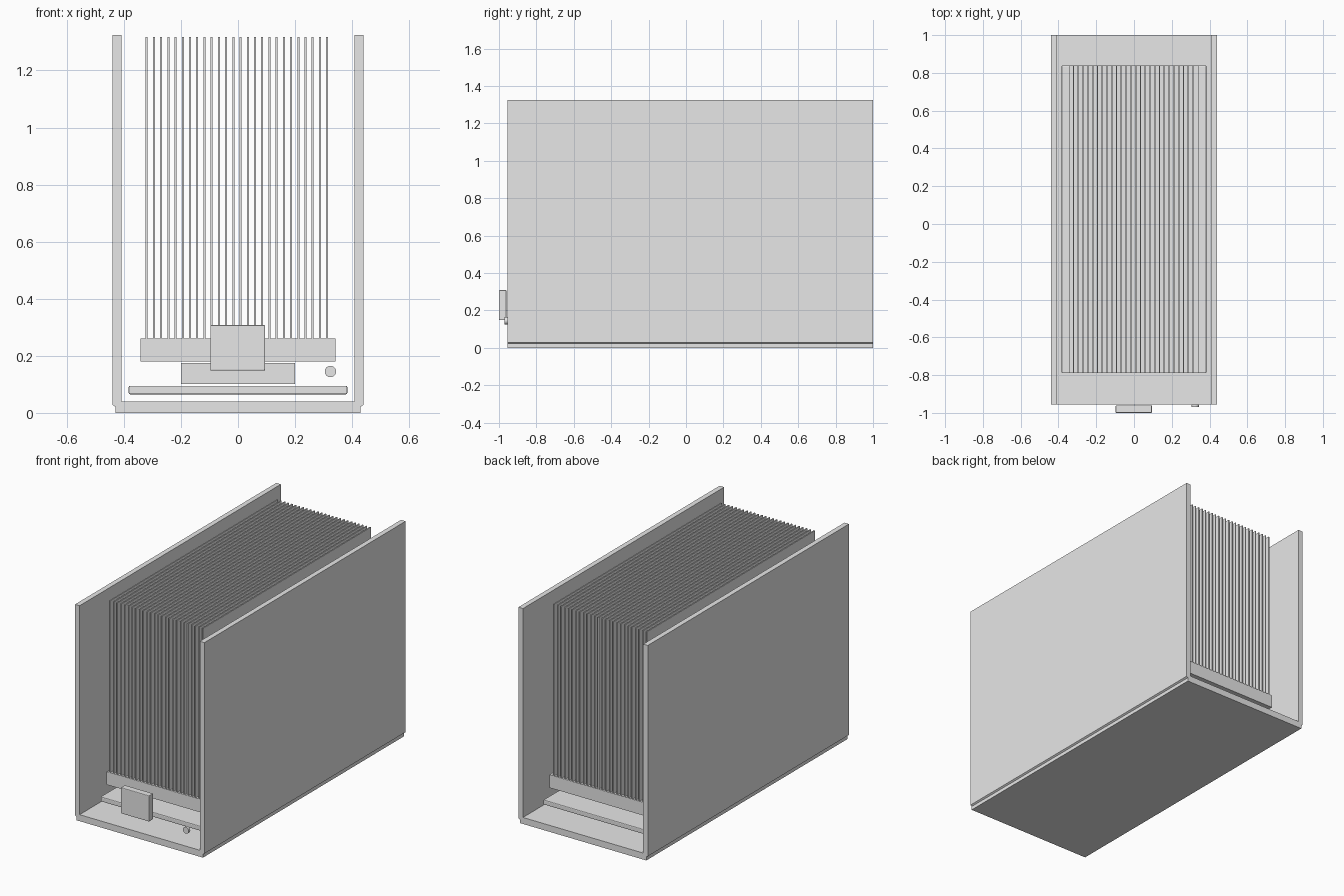
import bpy, bmesh, math
from mathutils import Matrix

cube = bpy.data.objects.get("Cube")
if cube:
    bpy.data.objects.remove(cube, do_unlink=True)

GREY = (0.8, 0.8, 0.8, 1.0)
grey = bpy.data.materials.new("light_grey")
grey.use_nodes = True
grey.diffuse_color = GREY
grey.node_tree.nodes["Principled BSDF"].inputs["Base Color"].default_value = GREY


def finish(name, bm):
    """Turn a bmesh into a named object with the grey material."""
    bmesh.ops.recalc_face_normals(bm, faces=bm.faces)
    mesh = bpy.data.meshes.new(name)
    bm.to_mesh(mesh)
    bm.free()
    mesh.materials.append(grey)
    obj = bpy.data.objects.new(name, mesh)
    bpy.context.collection.objects.link(obj)
    return obj


def add_box(bm, xs, ys, zs):
    """Add a box spanning the three (low, high) ranges."""
    spans = (xs, ys, zs)
    centre = [(a + b) / 2 for a, b in spans]
    size = [b - a for a, b in spans]
    matrix = Matrix.Translation(centre) @ Matrix.Diagonal((*size, 1))
    bmesh.ops.create_cube(bm, size=1, matrix=matrix)


def box(name, xs, ys, zs, bevel=0):
    bm = bmesh.new()
    add_box(bm, xs, ys, zs)
    obj = finish(name, bm)
    if bevel:
        mod = obj.modifiers.new("soft_edges", "BEVEL")
        mod.width = bevel
        mod.segments = 2
    return obj


# Open channel case: half profile mirrored, then extruded front to back
half = [(0.43, 0), (0.43, 0.022), (0.44, 0.028), (0.44, 1.325),
        (0.409, 1.325), (0.409, 0.04)]
profile = half + [(-x, z) for x, z in reversed(half)]
bm = bmesh.new()
face = bm.faces.new([bm.verts.new((x, -0.955, z)) for x, z in profile])
extruded = bmesh.ops.extrude_face_region(bm, geom=[face], use_keep_orig=True)
moved = [v for v in extruded["geom"] if isinstance(v, bmesh.types.BMVert)]
bmesh.ops.translate(bm, verts=moved, vec=(0, 1.955, 0))
finish("case_channel", bm)

# Circuit board, processor block and heat sink base stacked on the floor
LENGTH = (-0.79, 0.84)
box("circuit_board", (-0.383, 0.383), LENGTH, (0.065, 0.095), 0.005)
box("processor_block", (-0.2, 0.2), (-0.18, 0.22), (0.102, 0.174))
box("heat_sink_base", (-0.342, 0.342), LENGTH, (0.18, 0.26))

# Row of thin upright cooling fins
bm = bmesh.new()
for i in range(26):
    x = -0.32 + 0.0253 * i
    add_box(bm, (x - 0.0035, x + 0.0035), LENGTH, (0.26, 1.317))
finish("heat_sink_fins", bm)

# Front control box and round button
box("control_box", (-0.097, 0.095), (-1, -0.96), (0.148, 0.308), 0.004)
bm = bmesh.new()
bmesh.ops.create_cone(
    bm, cap_ends=True, segments=32, radius1=0.02, radius2=0.02, depth=0.015,
    matrix=Matrix.Translation((0.324, -0.9625, 0.145))
    @ Matrix.Rotation(math.pi / 2, 4, "X"))
button = finish("round_button", bm)
bpy.context.view_layer.objects.active = button
button.select_set(True)
bpy.ops.object.shade_smooth_by_angle()
